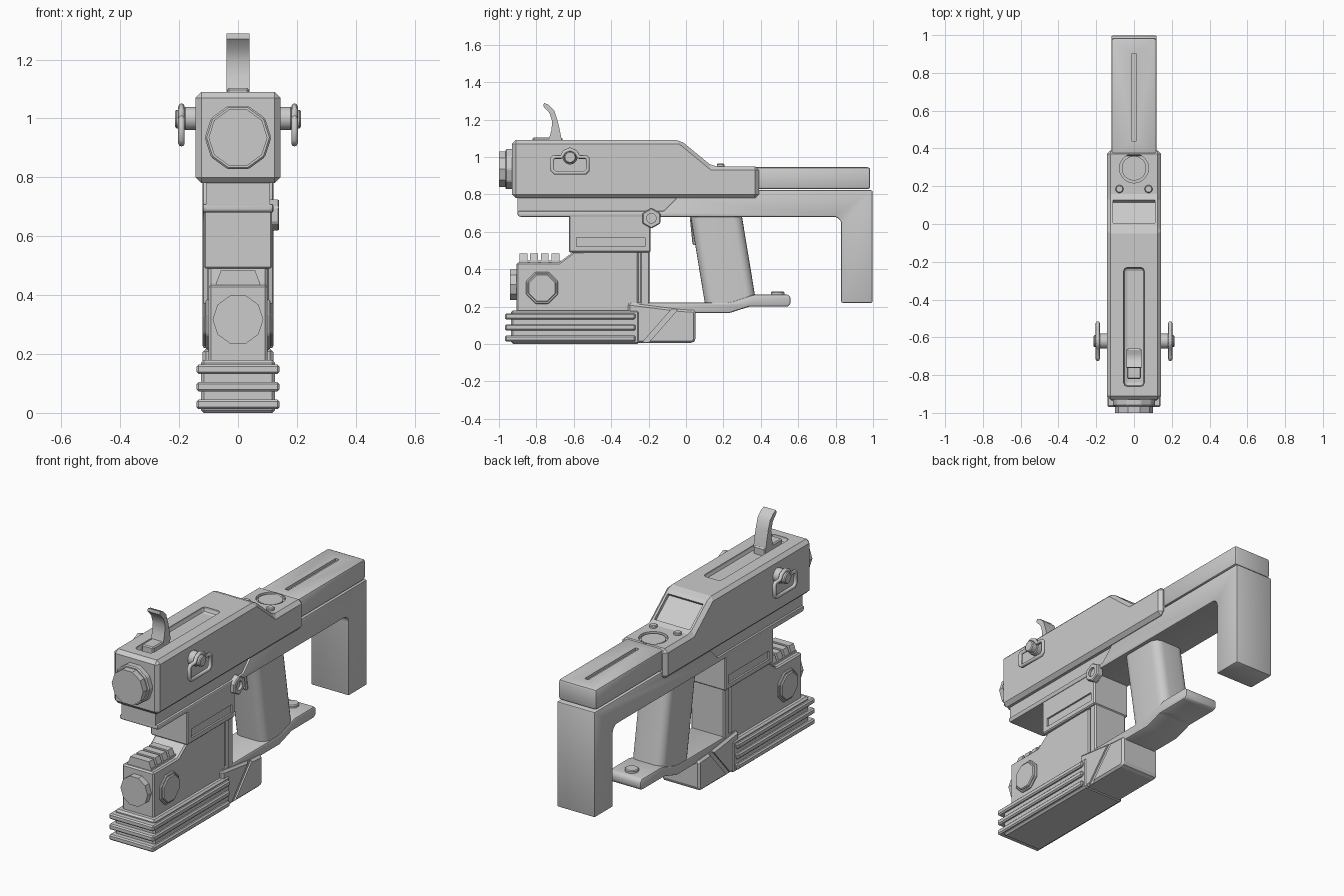
import bpy, bmesh, math
from mathutils import Matrix, Vector

if "Cube" in bpy.data.objects:
    bpy.data.objects.remove(bpy.data.objects["Cube"])


def apply_mod(ob, kind, **props):
    m = ob.modifiers.new(kind, kind)
    for k, v in props.items():
        setattr(m, k, v)
    bpy.context.view_layer.objects.active = ob
    bpy.ops.object.modifier_apply(modifier=m.name)


def finish(name, bm, bevel=0.0, seg=1):
    bmesh.ops.recalc_face_normals(bm, faces=bm.faces)
    me = bpy.data.meshes.new(name)
    bm.to_mesh(me)
    bm.free()
    ob = bpy.data.objects.new(name, me)
    bpy.context.collection.objects.link(ob)
    if bevel:
        apply_mod(ob, 'BEVEL', width=bevel, segments=seg, limit_method='ANGLE', angle_limit=0.6)
    return ob


def prism(name, pts, x0, x1, bevel=0.0, seg=1):
    """Side profile in (y, z) extruded from x0 to x1."""
    bm = bmesh.new()
    f = bm.faces.new([bm.verts.new((x0, y, z)) for y, z in pts])
    r = bmesh.ops.extrude_face_region(bm, geom=[f])
    vs = [g for g in r['geom'] if isinstance(g, bmesh.types.BMVert)]
    bmesh.ops.translate(bm, vec=(x1 - x0, 0, 0), verts=vs)
    return finish(name, bm, bevel, seg)


def box(name, x, y, z, bevel=0.0, seg=1):
    return prism(name, [(y[0], z[0]), (y[1], z[0]), (y[1], z[1]), (y[0], z[1])], x[0], x[1], bevel, seg)


def cyl(name, axis, start, end, c, r, n, bevel=0.0, r2=None):
    """Cylinder along an axis; c holds the two remaining coordinates."""
    bm = bmesh.new()
    bmesh.ops.create_cone(bm, cap_ends=True, segments=n, radius1=r, radius2=r if r2 is None else r2,
                          depth=end - start)
    turn = math.pi / n
    mid = (start + end) / 2
    if axis == 'X':
        rot, loc = Matrix.Rotation(math.pi / 2, 4, 'Y'), (mid, c[0], c[1])
    elif axis == 'Y':
        rot, loc = Matrix.Rotation(-math.pi / 2, 4, 'X'), (c[0], mid, c[1])
    else:
        rot, loc = Matrix.Identity(4), (c[0], c[1], mid)
    bm.transform(Matrix.Translation(loc) @ rot @ Matrix.Rotation(turn, 4, 'Z'))
    return finish(name, bm, bevel)


def cut(ob, cutter):
    apply_mod(ob, 'BOOLEAN', object=cutter, operation='DIFFERENCE', solver='EXACT')
    bpy.data.objects.remove(cutter)


def smooth(ob, angle=0.6):
    bpy.ops.object.select_all(action='DESELECT')
    ob.select_set(True)
    bpy.context.view_layer.objects.active = ob
    bpy.ops.object.shade_smooth_by_angle(angle=angle)


# upper body with top slot, sloped screen and rear dial recess
body = prism('upper_body', [(-.93, .78), (.39, .78), (.39, .95), (.14, .95), (-.03, 1.09), (-.93, 1.09)],
             -.144, .144, .02)
cut(body, box('slot_cutter', (-.055, .055), (-.86, -.23), (1.06, 1.15), .02, 2))
a, d = Vector((-.03, 1.09)), Vector((.17, -.14))
n = Vector((.636, .772))
p, q = a + d * .2, a + d * .92
cut(body, prism('screen_cutter', [p - n * .018, q - n * .018, q + n * .05, p + n * .05], -.112, .112))
cut(body, cyl('dial_cutter', 'Z', .93, 1.0, (0, .295), .077, 32))
smooth(cyl('dial', 'Z', .91, .945, (0, .295), .065, 32))
for s in (-1, 1):
    smooth(cyl('small_button', 'Z', .94, .964, (s * .077, .185), .021, 12, .004))

# cocking hook
box('hook_base', (-.037, .037), (-.82, -.66), (1.05, 1.103), .006)
smooth(prism('hook', [(-.735, 1.09), (-.72, 1.14), (-.715, 1.19), (-.73, 1.235), (-.762, 1.27), (-.76, 1.288),
                      (-.735, 1.28), (-.705, 1.25), (-.688, 1.2), (-.676, 1.15), (-.664, 1.09)], -.039, .039))

# muzzle
cyl('muzzle_collar', 'Y', -.965, -.9, (0, .935), .113, 10, .006)
cyl('muzzle_cap', 'Y', -1.0, -.95, (0, .935), .1, 10)

# side pins with hanging rings
ring_pts = [(-.715, .99), (-.705, 1.0), (-.665, 1.0), (-.65, 1.027), (-.62, 1.04), (-.59, 1.027), (-.575, 1.0),
            (-.535, 1.0), (-.525, .99), (-.525, .93), (-.54, .915), (-.7, .915), (-.715, .93)]
for s in (-1, 1):
    lo, hi = sorted((s * .13, s * .183))
    smooth(cyl('pin_collar', 'X', lo, hi, (-.62, 1.0), .04, 16, .004))
    lo, hi = sorted((s * .17, s * .214))
    smooth(cyl('pin_head', 'X', lo, hi, (-.62, .998), .032, 16, .005))
    cu = bpy.data.curves.new('strap_ring', 'CURVE')
    cu.dimensions = '3D'
    sp = cu.splines.new('POLY')
    sp.points.add(len(ring_pts) - 1)
    for pt, (y, z) in zip(sp.points, ring_pts):
        pt.co = (s * .192, y, z, 1)
    sp.use_cyclic_u = True
    cu.bevel_depth = .011
    cu.bevel_resolution = 2
    ob = bpy.data.objects.new('strap_ring', cu)
    bpy.context.collection.objects.link(ob)
    bpy.ops.object.select_all(action='DESELECT')
    ob.select_set(True)
    bpy.context.view_layer.objects.active = ob
    bpy.ops.object.convert(target='MESH')

# receiver running back into the stock leg
arc = [(.83 - .04 + .04 * math.sin(t), .64 + .04 * math.cos(t)) for t in [i * math.pi / 10 for i in range(6)]]
smooth(prism('receiver_and_stock', [(-.9, .71), (-.9, .69), (-.89, .68)] + arc +
             [(.83, .22), (.997, .22), (.997, .822), (-.01, .822), (-.05, .78), (-.12, .71)],
             -.12, .12, .012, 2))
box('receiver_upper', (-.108, .108), (-.9, .0), (.69, .8))
top = box('stock_tube', (-.12, .12), (.36, .985), (.828, .945), .014, 2)
cut(top, box('groove_cutter', (-.012, .012), (.44, .9), (.93, 1.0)))
smooth(top)

# side nut on the right
nut = cyl('side_nut', 'X', .1, .14, (-.185, .672), .055, 6, .005)
cut(nut, cyl('nut_cutter', 'X', .125, .2, (-.185, .672), .026, 12))

# grip: rounded block sheared backwards, and trigger
bm = bmesh.new()
bmesh.ops.create_cube(bm, size=1)
bmesh.ops.scale(bm, vec=(.2, .275, .5), verts=bm.verts)
ups = [e for e in bm.edges if abs(e.verts[0].co.z - e.verts[1].co.z) > .1]
bmesh.ops.bevel(bm, geom=ups, offset=.05, segments=5, profile=.5, affect='EDGES')
for v in bm.verts:
    v.co.y += .2 - v.co.z * .165
    v.co.z += .45
smooth(finish('grip', bm))
prism('trigger', [(.02, .68), (.035, .53), (.05, .53), (.08, .66), (.06, .68)], -.03, .03, .005)

# magazine well with side insets
well = box('magazine_well', (-.116, .116), (-.625, -.19), (.49, .7), .006)
for s in (-1, 1):
    lo, hi = sorted((s * .106, s * .2))
    cut(well, box('inset_cutter', (lo, hi), (-.585, -.22), (.52, .57)))

# front magazine block, rear post and core
prism('magazine', [(-.905, .15), (-.255, .15), (-.255, .5), (-.6, .495), (-.68, .435), (-.905, .435)],
      -.1, .1, .008)
box('magazine_core', (-.09, .09), (-.27, -.22), (.15, .5))
box('rear_post', (-.105, .105), (-.243, -.195), (.15, .5), .006)
prism('rail_base', [(-.89, .43), (-.67, .43), (-.67, .447), (-.89, .447)], -.075, .075)
for i in range(4):
    y = -.89 + i * .057
    tooth = box('rail_tooth', (-.078, .078), (y, y + .042), (.43, .483))
    for v in tooth.data.vertices:
        if v.co.z > .45:
            v.co.x *= .75
cyl('lower_front_cap', 'Y', -.94, -.89, (0, .317), .086, 10)
for s in (-1, 1):
    for nm, r, x in (('side_knob_rim', .092, .11), ('side_knob', .08, .119)):
        lo, hi = sorted((s * .08, s * x))
        cyl(nm, 'X', lo, hi, (-.77, .3), r, 8, .005)

# ribbed fore-end
box('fore_end', (-.126, .126), (-.935, -.25), (0, .18), .01)
for z in (.013, .073, .132):
    box('fore_end_rib', (-.141, .141), (-.968, -.27), (z, z + .032), .007)

# lower block with diagonal grooves, and guard plate
block = prism('lower_block', [(-.31, .005), (.035, .005), (.052, .02), (.052, .18), (-.03, .185), (-.31, .22)],
              -.12, .12, .012)
for s in (-1, 1):
    lo, hi = sorted((s * .111, s * .2))
    cut(block, prism('diagonal_cutter', [(-.25, -.01), (-.215, -.01), (-.03, .2), (-.065, .2)], lo, hi))
guard = prism('guard_plate', [(-.31, .165), (.23, .165), (.34, .2), (.545, .2), (.56, .215), (.56, .25), (.545, .265),
                              (.37, .265), (.34, .258), (.25, .228), (.22, .222), (-.31, .222)],
              -.105, .105, .012, 2)
smooth(guard)
cyl('guard_button', 'Z', .25, .28, (0, .49), .038, 10, .005)
